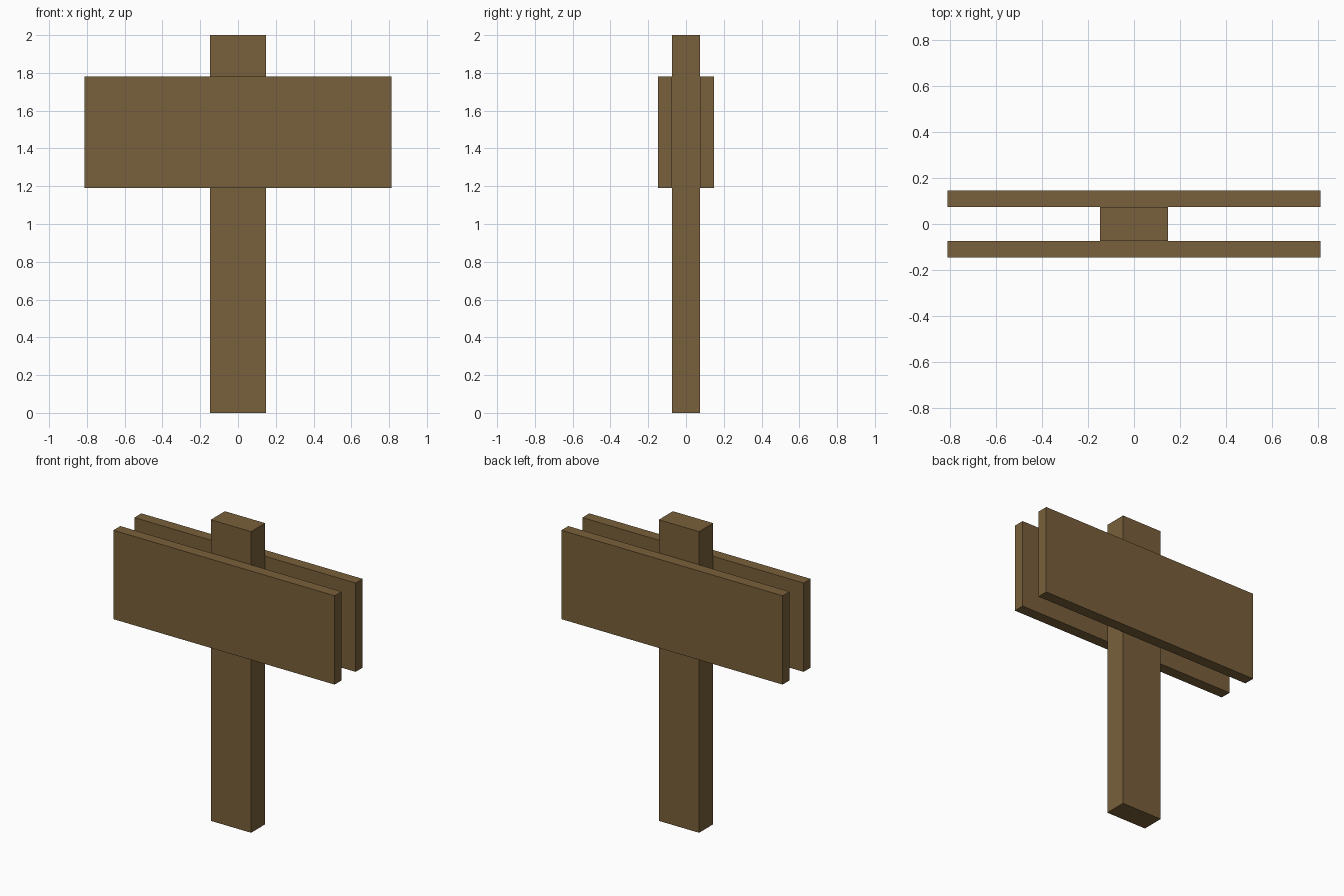
import bpy

cube = bpy.data.objects.get("Cube")
if cube:
    bpy.data.objects.remove(cube, do_unlink=True)

# Single wood colour
wood = bpy.data.materials.new("brown wood")
wood.use_nodes = True
colour = (0.19, 0.117, 0.043, 1.0)
wood.diffuse_color = colour
bsdf = next(n for n in wood.node_tree.nodes if n.type == 'BSDF_PRINCIPLED')
bsdf.inputs["Base Color"].default_value = colour
bsdf.inputs["Roughness"].default_value = 0.9


def box(name, low, high):
    """Flat-shaded box between two opposite corners."""
    centre = [(a + b) / 2 for a, b in zip(low, high)]
    size = [b - a for a, b in zip(low, high)]
    bpy.ops.mesh.primitive_cube_add(size=1, location=centre)
    obj = bpy.context.object
    obj.name = obj.data.name = name
    obj.scale = size
    bpy.ops.object.transform_apply(location=False, rotation=False, scale=True)
    obj.data.materials.append(wood)
    return obj


POST_W, POST_D = 0.148, 0.074   # half width and half depth of the post
BOARD_W, BOARD_OUT = 0.813, 0.147
BOARD_Z = (1.19, 1.78)

# Upright post
box("post", (-POST_W, -POST_D, 0), (POST_W, POST_D, 2))

# Sign boards on the front and back of the post
box("front_board", (-BOARD_W, -BOARD_OUT, BOARD_Z[0]), (BOARD_W, -POST_D, BOARD_Z[1]))
box("back_board", (-BOARD_W, POST_D, BOARD_Z[0]), (BOARD_W, BOARD_OUT, BOARD_Z[1]))
